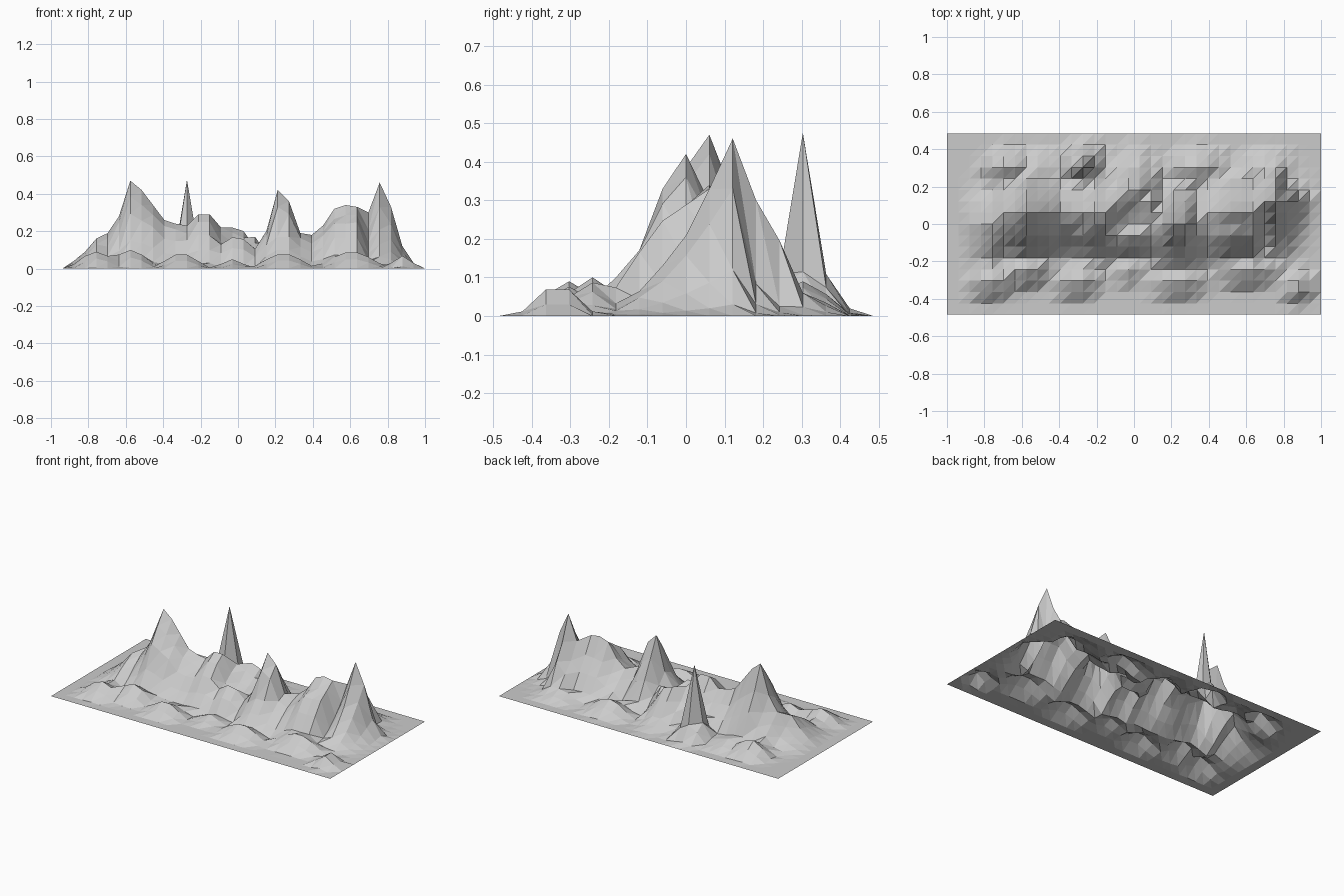
import bpy, bmesh, math, random

cube = bpy.data.objects.get("Cube")
if cube:
    bpy.data.objects.remove(cube, do_unlink=True)

COLUMNS, ROWS = 33, 16
CELL = 2 / COLUMNS
random.seed(4)

# Main ridge: crest height per column, in hundredths
CREST = [0, 0, 4, 9, 16, 19, 28, 47, 42, 34, 26, 24, 23, 29, 29, 22, 22,
         20, 17, 20, 42, 36, 19, 18, 23, 32, 34, 33, 30, 46, 33, 12, 3, 0]
# Share of the crest height by rows away from it
WEST_SOUTH = [1, .85, .63, .33, .1, 0]
DOME_SOUTH = [1, .86, .74, .5, .22, 0]
PEAK_SOUTH = [1, .7, .47, .28, .14, .04, 0]
NORTH_SLOPE = [1, .68, .42, .14, .03, 0]
CLIFF_NORTH = [1, .25, .08, 0]
DOME_START, PEAK_START, CLIFF_START = 23, 28, 30
# Greatest ridge height on the outer rows
ROW_LIMIT = {4: .06, 5: .1, 6: .17, 7: .33, 11: .3, 12: .2, 13: .06}
# Column and row where the crest line bends
CREST_LINE = [(0, 8), (3, 8), (6, 9), (14, 9), (16, 11), (17, 11), (19, 8),
              (21, 8), (23, 9), (27, 9), (28, 10), (31, 10), (33, 9)]
# Foothills: column, row, height in hundredths, column reach, row reach
FOOTHILLS = [
    (4, 3, 9, 3, 2.3), (7, 4, 10, 3, 2.3), (11.5, 3, 8, 3, 2.2),
    (16, 4, 5, 2, 2), (20.5, 3, 8, 3.5, 2.2), (26.5, 4, 9, 4, 2.2),
    (31, 2.5, 8, 1.9, 2), (16.3, 7, 17, 4, 2.5), (5.2, 13, 10, 2.8, 2.3),
    (8, 13, 6, 3, 2.2), (12, 13, 16, 2.8, 2.6), (22, 13, 9, 3.5, 2.4),
    (28, 13, 6, 3.5, 2.2)]
NEEDLE = (12, 13)
NEEDLE_HEIGHT = .475


def crest_row(column):
    for (c0, r0), (c1, r1) in zip(CREST_LINE, CREST_LINE[1:]):
        if column <= c1:
            return round(r0 + (r1 - r0) * (column - c0) / (c1 - c0))


def slope_shares(column, north):
    if north:
        return CLIFF_NORTH if column >= CLIFF_START else NORTH_SLOPE
    if column >= PEAK_START:
        return PEAK_SOUTH
    return DOME_SOUTH if column >= DOME_START else WEST_SOUTH


def ridge(column, row):
    away = row - crest_row(column)
    shares = slope_shares(column, away > 0)
    height = CREST[column] / 100 * shares[min(abs(away), len(shares) - 1)]
    if away:
        height *= random.uniform(.95, 1.04)
    return min(height, ROW_LIMIT.get(row, 1))


def foothill(column, row, hill):
    c, r, height, reach_c, reach_r = hill
    distance = math.hypot((column - c) / reach_c, (row - r) / reach_r)
    if distance >= 1:
        return 0
    return height / 100 * (.5 + .5 * math.cos(math.pi * distance))


def terrain_height(column, row):
    if (column, row) == NEEDLE:
        return NEEDLE_HEIGHT
    if column in (0, COLUMNS) or row in (0, ROWS):
        return 0
    return max([ridge(column, row)] + [foothill(column, row, h) for h in FOOTHILLS])


# Open terrain sheet, each cell split along the same diagonal
bm = bmesh.new()
grid = [[bm.verts.new(((i - COLUMNS / 2) * CELL, (j - ROWS / 2) * CELL,
                       terrain_height(i, j)))
         for j in range(ROWS + 1)] for i in range(COLUMNS + 1)]
for i in range(COLUMNS):
    for j in range(ROWS):
        a, b = grid[i][j], grid[i + 1][j]
        c, d = grid[i][j + 1], grid[i + 1][j + 1]
        bm.faces.new((a, b, d))
        bm.faces.new((a, d, c))
mesh = bpy.data.meshes.new("mountain_terrain")
bm.to_mesh(mesh)
bm.free()

# Stone colour
stone = bpy.data.materials.new("stone_grey")
stone.use_nodes = True
colour = (.6, .6, .6, 1)
stone.diffuse_color = colour
stone.node_tree.nodes["Principled BSDF"].inputs["Base Color"].default_value = colour
mesh.materials.append(stone)

terrain = bpy.data.objects.new("mountain_terrain", mesh)
bpy.context.collection.objects.link(terrain)
